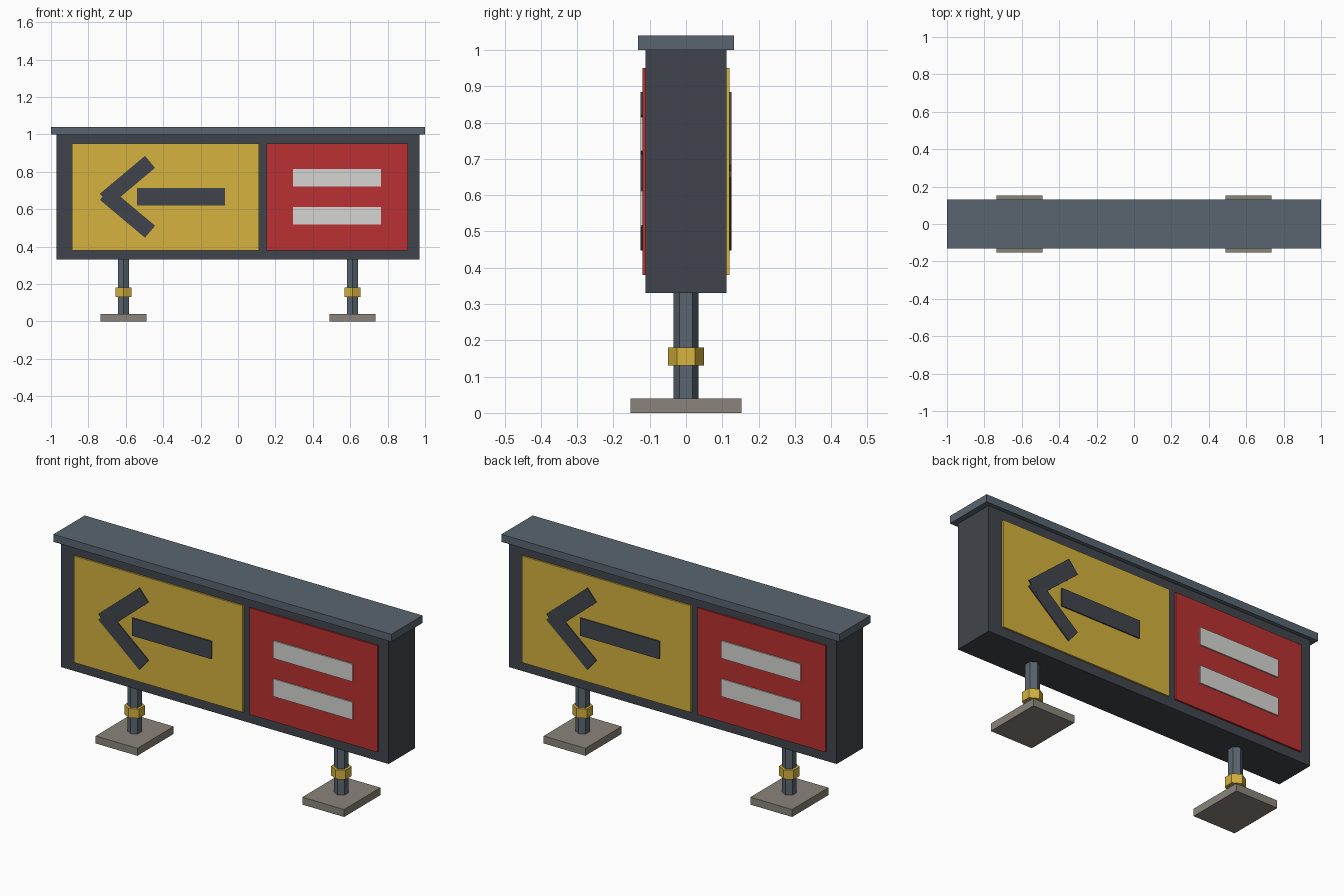
import bpy, bmesh, math
from mathutils import Matrix

if "Cube" in bpy.data.objects:
    bpy.data.objects.remove(bpy.data.objects["Cube"])


def material(name, r, g, b):
    lin = lambda c: ((c / 255 + 0.055) / 1.055) ** 2.4
    m = bpy.data.materials.new(name)
    m.diffuse_color = (lin(r), lin(g), lin(b), 1)
    m.use_nodes = True
    m.node_tree.nodes["Principled BSDF"].inputs["Base Color"].default_value = m.diffuse_color
    return m


DARK = material("dark charcoal", 64, 69, 76)
STEEL = material("steel grey", 90, 101, 111)
YELLOW = material("yellow", 213, 178, 62)
RED = material("red", 186, 48, 49)
WHITE = material("off white", 213, 213, 210)
STONE = material("stone grey", 138, 132, 123)


def finish(name, bm, mat, matrix):
    bmesh.ops.transform(bm, matrix=matrix, verts=bm.verts)
    me = bpy.data.meshes.new(name)
    bm.to_mesh(me)
    bm.free()
    me.materials.append(mat)
    ob = bpy.data.objects.new(name, me)
    bpy.context.collection.objects.link(ob)
    return ob


def box(name, mat, centre, size, tilt=0, turn=0):
    """Box tilted in the x-z plane, then turned about the vertical axis."""
    bm = bmesh.new()
    bmesh.ops.create_cube(bm, size=1)
    m = (Matrix.Rotation(turn, 4, 'Z') @ Matrix.Translation(centre)
         @ Matrix.Rotation(-tilt, 4, 'Y') @ Matrix.Diagonal((*size, 1)))
    return finish(name, bm, mat, m)


def hex_post(name, mat, x, z0, z1, radius):
    """Six-sided prism with corners pointing along y."""
    bm = bmesh.new()
    bmesh.ops.create_cone(bm, cap_ends=True, segments=6, radius1=radius,
                          radius2=radius, depth=z1 - z0)
    # put a corner on the y axis whatever the primitive's start angle
    v = bm.verts[:][0].co
    spin = math.pi / 2 - math.atan2(v.y, v.x)
    m = Matrix.Translation((x, 0, (z0 + z1) / 2)) @ Matrix.Rotation(spin, 4, 'Z')
    return finish(name, bm, mat, m)


# cabinet and cap
box("cabinet", DARK, (0, 0, 0.665), (1.94, 0.222, 0.67))
box("cap", STEEL, (0, 0, 1.02), (2.0, 0.264, 0.04))

# sign faces, the back one being the front turned half round
MID = 0.666
for side, turn in (("front", 0), ("back", math.pi)):
    def plate(name, mat, x, z, w, h, y0, y1, tilt=0):
        box(f"{side}_{name}", mat, (x, -(y0 + y1) / 2, z), (w, y1 - y0, h), tilt, turn)

    plate("yellow_panel", YELLOW, -0.388, 0.665, 1.0, 0.57, 0.11, 0.12)
    plate("red_panel", RED, 0.53, 0.665, 0.757, 0.57, 0.11, 0.12)
    # arrow
    plate("arrow_shaft", DARK, -0.305, MID, 0.47, 0.095, 0.119, 0.126)
    for label, s in (("upper", 1), ("lower", -1)):
        plate(f"arrow_{label}_barb", DARK, -0.591, MID + s * 0.0855, 0.315, 0.084,
              0.119, 0.1255 + s * 0.0003, s * math.radians(40))
        # pale bars
        plate(f"{label}_bar", WHITE, 0.53, MID + s * 0.102, 0.47, 0.094, 0.119, 0.126)

# feet, posts and collars
for label, s in (("left", -1), ("right", 1)):
    x = s * 0.612
    box(f"{label}_foot", STONE, (x, 0, 0.02), (0.247, 0.306, 0.04))
    hex_post(f"{label}_post", STEEL, x, 0.04, 0.34, 0.035)
    hex_post(f"{label}_collar", YELLOW, x, 0.13, 0.18, 0.05)
